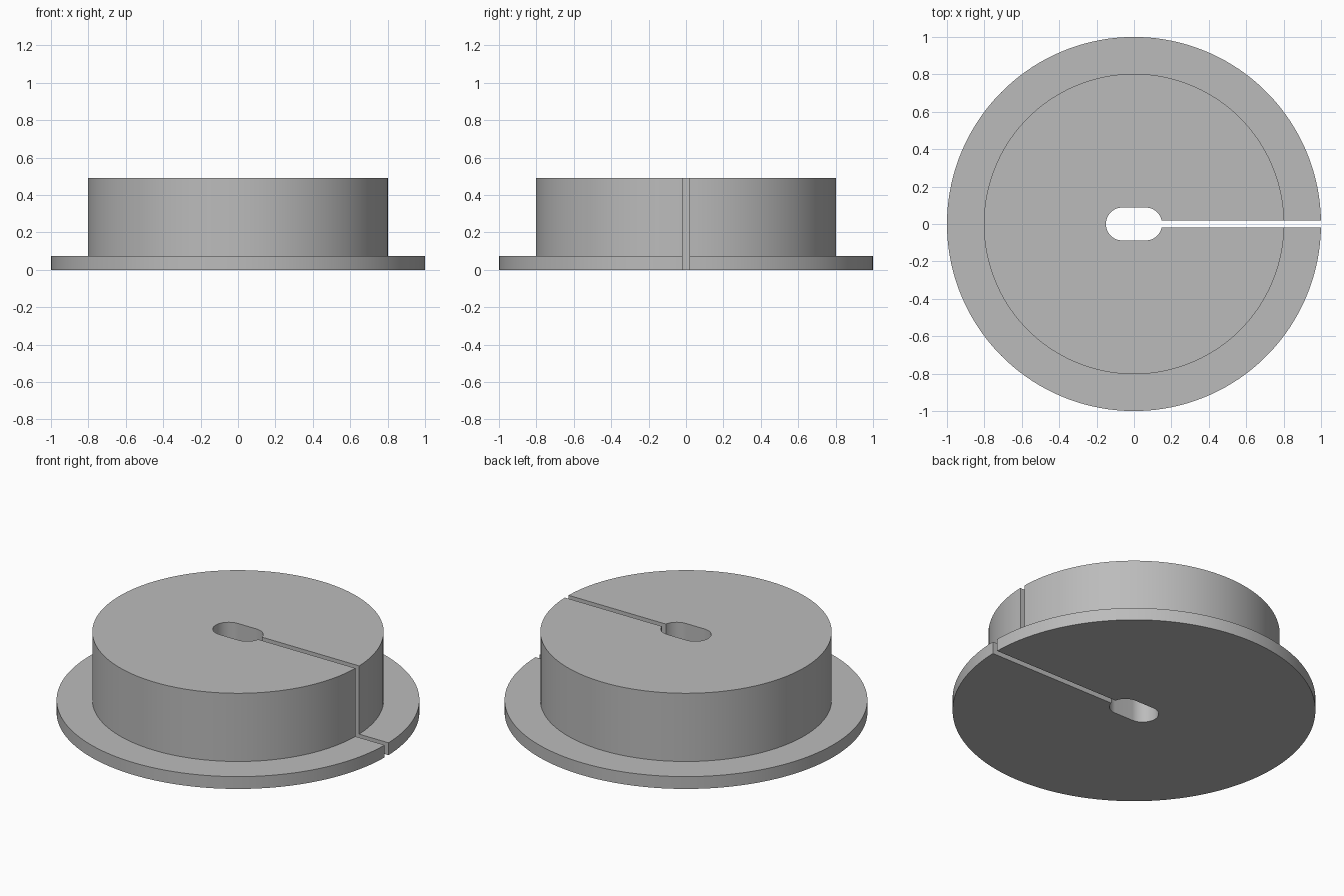
import bpy
import bmesh
from math import asin, cos, sin, pi, radians, copysign

cube = bpy.data.objects.get("Cube")
if cube:
    bpy.data.objects.remove(cube)

FLANGE_R, HUB_R = 1.0, 0.803
FLANGE_H, HUB_H = 0.075, 0.49
HOLE_R, HOLE_SHIFT = 0.088, 0.062
SLOT = 0.018          # half width of the slot
STEPS = 144

grey = bpy.data.materials.new("plain grey")
grey.use_nodes = True
colour = (0.5, 0.5, 0.5, 1)
grey.diffuse_color = colour
grey.node_tree.nodes["Principled BSDF"].inputs["Base Color"].default_value = colour


def arc_point(radius, t, shift=0.0):
    """Point on an arc that starts and ends at the slot walls, t from 0 to 1."""
    start = asin(SLOT / radius)
    a = start + t * (2 * pi - 2 * start)
    return radius * cos(a) + copysign(shift, cos(a)), radius * sin(a)


# Sweep the stepped cross-section around the oblong hole, from slot wall to slot wall
bm = bmesh.new()
sections = []
for i in range(STEPS + 1):
    t = i / STEPS
    hole = arc_point(HOLE_R, t, HOLE_SHIFT)
    rim = arc_point(FLANGE_R, t)
    hub = arc_point(HUB_R, t)
    section = [(hole, 0), (rim, 0), (rim, FLANGE_H),
               (hub, FLANGE_H), (hub, HUB_H), (hole, HUB_H)]
    sections.append([bm.verts.new((*p, z)) for p, z in section])

for a, b in zip(sections, sections[1:]):
    for k in range(len(a)):
        n = (k + 1) % len(a)
        bm.faces.new((a[k], a[n], b[n], b[k]))

# Slot walls
bm.faces.new(sections[0])
bm.faces.new(sections[-1])
bmesh.ops.recalc_face_normals(bm, faces=bm.faces)

mesh = bpy.data.meshes.new("slotted_flanged_plug")
bm.to_mesh(mesh)
bm.free()
mesh.materials.append(grey)
plug = bpy.data.objects.new("slotted_flanged_plug", mesh)
bpy.context.collection.objects.link(plug)

bpy.ops.object.select_all(action="DESELECT")
plug.select_set(True)
bpy.context.view_layer.objects.active = plug
bpy.ops.object.shade_smooth_by_angle(angle=radians(30))
